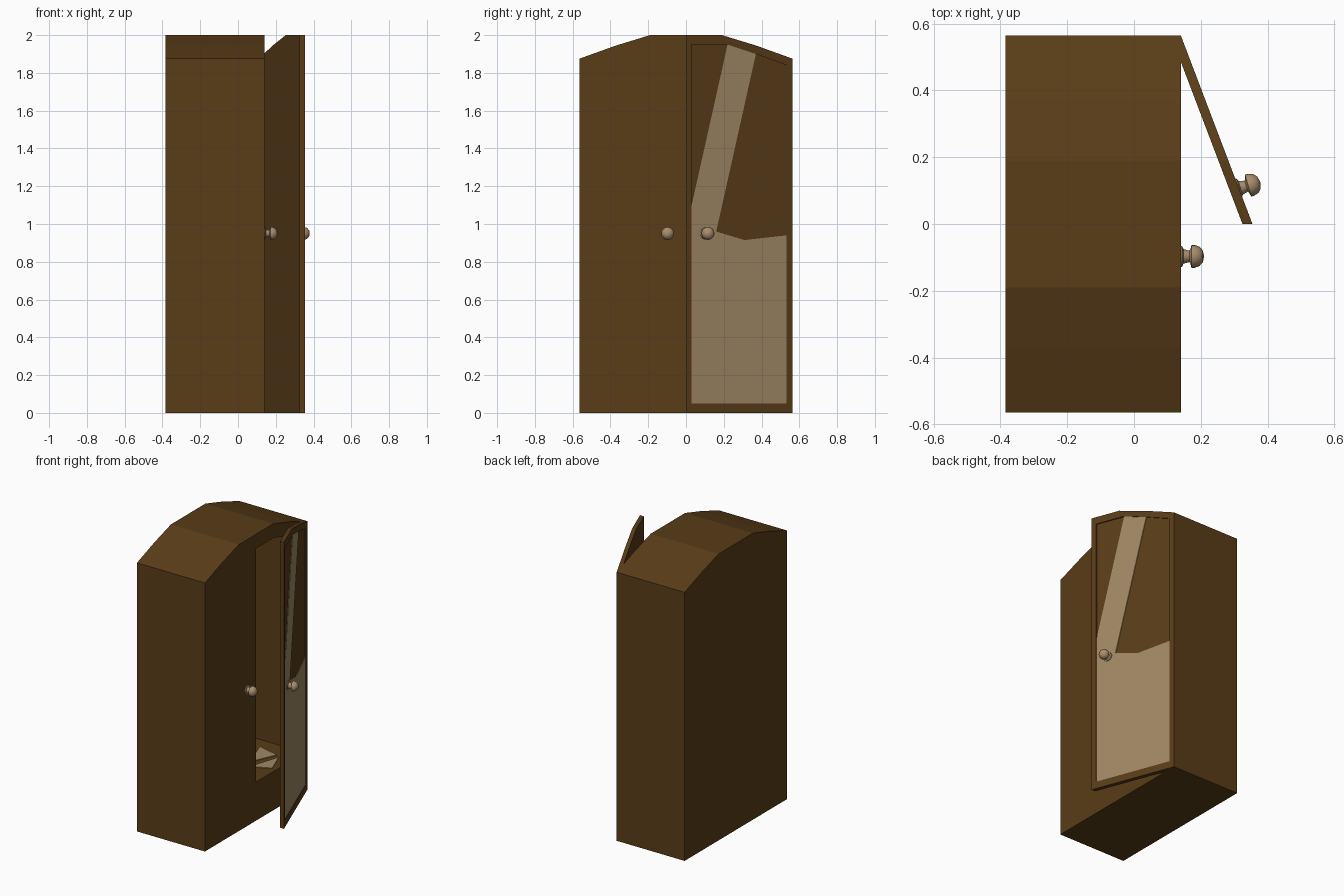
import bpy, bmesh, math
from mathutils import Matrix, Vector

if "Cube" in bpy.data.objects:
    bpy.data.objects.remove(bpy.data.objects["Cube"])

def material(name, rgb):
    m = bpy.data.materials.new(name)
    m.diffuse_color = (*rgb, 1)
    m.use_nodes = True
    m.node_tree.nodes["Principled BSDF"].inputs["Base Color"].default_value = m.diffuse_color
    return m

WOOD = material("dark_wood", (0.10, 0.046, 0.009))
PALE = material("pale_glass", (0.35, 0.25, 0.13))
BRASS = material("dull_brass", (0.40, 0.27, 0.15))

def add_object(name, bm, mat):
    bmesh.ops.recalc_face_normals(bm, faces=bm.faces)
    me = bpy.data.meshes.new(name)
    bm.to_mesh(me)
    bm.free()
    me.materials.append(mat)
    ob = bpy.data.objects.new(name, me)
    bpy.context.collection.objects.link(ob)
    return ob

def slab(name, yz, x0, x1, mat=WOOD):
    """Extrude a (y, z) outline along x."""
    bm = bmesh.new()
    face = bm.faces.new([bm.verts.new((x0, y, z)) for y, z in yz])
    out = bmesh.ops.extrude_face_region(bm, geom=[face])
    moved = [v for v in out["geom"] if isinstance(v, bmesh.types.BMVert)]
    bmesh.ops.translate(bm, verts=moved, vec=(x1 - x0, 0, 0))
    return add_object(name, bm, mat)

def cut(target, cutter):
    mod = target.modifiers.new("cut", 'BOOLEAN')
    mod.operation = 'DIFFERENCE'
    mod.solver = 'EXACT'
    mod.object = cutter
    bpy.context.view_layer.objects.active = target
    bpy.ops.object.modifier_apply(modifier=mod.name)
    bpy.data.objects.remove(cutter)

def swing(ob):
    """Open the door: slide each point outward with its distance from the hinge."""
    for v in ob.data.vertices:
        v.co.x += 0.38 * (0.565 - v.co.y)

BACK, FRONT, SIDE, DOOR = -0.385, 0.14, 0.565, 0.03
half_arch = [(SIDE, 1.875), (0.37, 1.945), (0.19, 2.0)]
half_inner = [(0.535, 1.79), (0.37, 1.85), (0.19, 1.9)]

def arch(half, bottom):
    w = half[0][0]
    return [(-w, bottom), (w, bottom)] + half + [(-y, z) for y, z in reversed(half)]

# Cabinet: arched block, hollowed above the plinth, rebated for the shut door
cabinet = slab("cabinet", arch(half_arch, 0), BACK, FRONT)
cut(cabinet, slab("cavity", arch(half_inner, 0.27), BACK + DOOR, 0.3))
cut(cabinet, slab("rebate", [(-0.7, -0.1), (0, -0.1), (0, 2.2), (-0.7, 2.2)],
                  FRONT - DOOR, 0.3))

# Shut door
door_outline = [(0, 0), (SIDE, 0)] + half_arch + [(0, 2.0)]
slab("closed_door", [(-y, z) for y, z in door_outline], FRONT - DOOR, FRONT)

# Open door with a shallow recess
open_door = slab("open_door", door_outline, FRONT - DOOR, FRONT)
cut(open_door, slab("recess", [(0.03, 0.05), (0.535, 0.05), (0.535, 1.84),
                               (0.37, 1.9), (0.22, 1.95), (0.03, 1.95)],
                    FRONT - 0.008, 0.3))
swing(open_door)

# Remaining piece of the broken mirror
mirror = slab("broken_mirror", [(0.03, 0.05), (0.533, 0.05), (0.533, 0.94), (0.31, 0.915),
                                (0.16, 0.96), (0.37, 1.9), (0.22, 1.95), (0.03, 1.1)],
              FRONT - 0.009, FRONT - 0.004, PALE)
swing(mirror)

# Fallen shards on the cabinet floor
shards = [[(-0.02, 0.16), (0.11, 0.22), (0.05, 0.38)],
          [(-0.06, 0.22), (0.02, 0.40), (-0.14, 0.44)],
          [(0.06, 0.40), (0.12, 0.30), (0.11, 0.49), (0.04, 0.51)]]
for pts in shards:
    bm = bmesh.new()
    face = bm.faces.new([bm.verts.new((x, y, 0.269)) for x, y in pts])
    out = bmesh.ops.extrude_face_region(bm, geom=[face])
    bmesh.ops.translate(bm, vec=(0, 0, 0.006),
                        verts=[v for v in out["geom"] if isinstance(v, bmesh.types.BMVert)])
    add_object("mirror_shard", bm, PALE)

# Knobs: turned profile (radius, distance from the door)
def knob(name, loc, turn):
    prof = [(0, -0.004), (0.033, -0.004), (0.031, 0.004), (0.022, 0.008), (0.017, 0.026),
            (0.022, 0.029), (0.034, 0.032), (0.034, 0.042), (0.029, 0.056),
            (0.018, 0.066), (0, 0.07)]
    bm = bmesh.new()
    vs = [bm.verts.new((d, r, 0)) for r, d in prof]
    edges = [bm.edges.new(p) for p in zip(vs, vs[1:])]
    bmesh.ops.spin(bm, geom=vs + edges, cent=(0, 0, 0), axis=(1, 0, 0),
                   angle=math.tau, steps=20)
    bmesh.ops.remove_doubles(bm, verts=bm.verts, dist=0.0005)
    bm.transform(Matrix.Translation(Vector(loc)) @ Matrix.Rotation(turn, 4, 'Z'))
    ob = add_object(name, bm, BRASS)
    bpy.ops.object.select_all(action='DESELECT')
    ob.select_set(True)
    bpy.context.view_layer.objects.active = ob
    bpy.ops.object.shade_smooth_by_angle(angle=math.radians(40))

knob("closed_door_knob", (FRONT, -0.097, 0.95), 0)
knob("open_door_knob", (0.311, 0.106, 0.95), math.radians(16))
